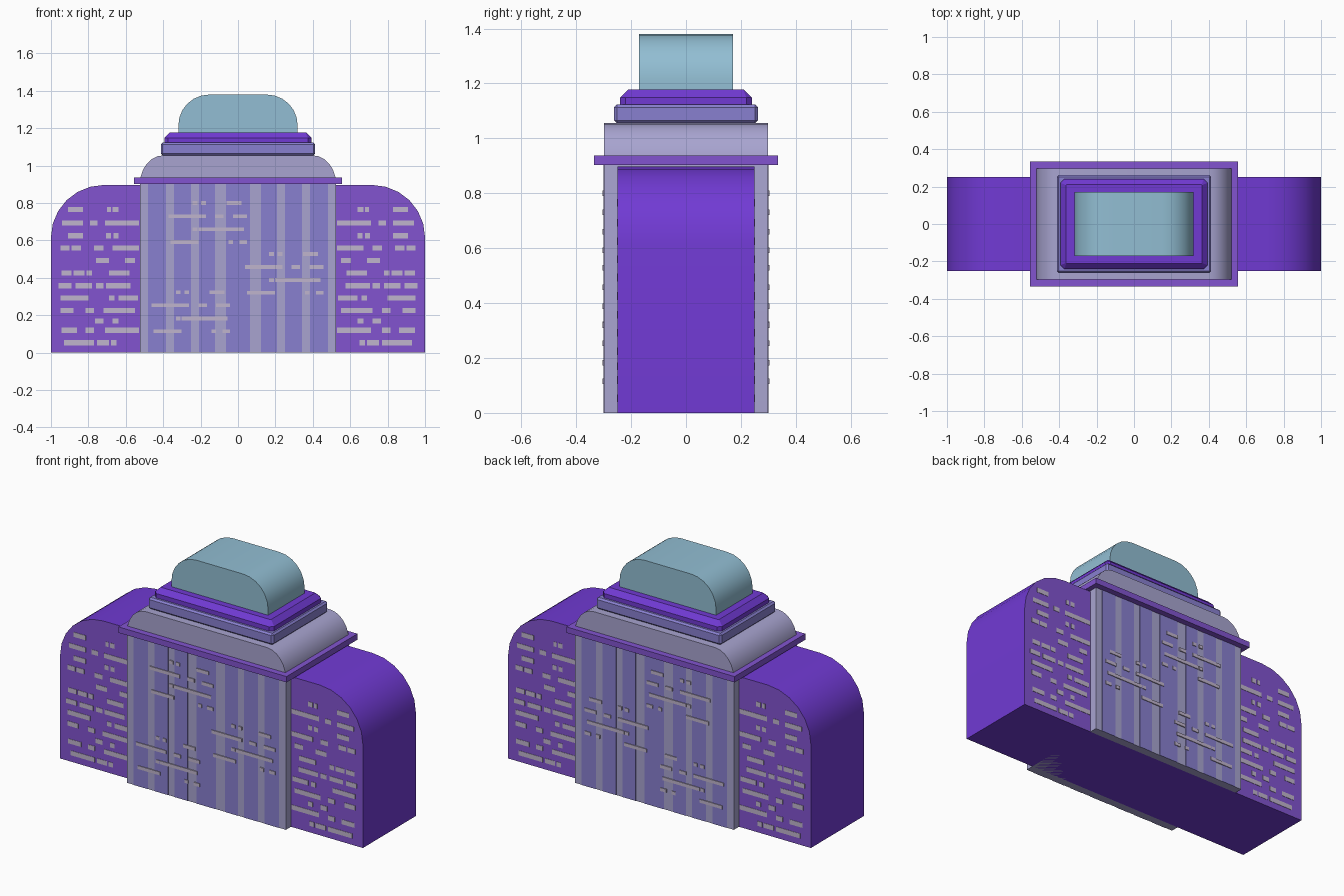
import bpy, bmesh, math

if "Cube" in bpy.data.objects:
    bpy.data.objects.remove(bpy.data.objects["Cube"])


def material(name, r, g, b):
    lin = lambda c: ((c / 255 + 0.055) / 1.055) ** 2.4
    m = bpy.data.materials.new(name)
    m.diffuse_color = (lin(r), lin(g), lin(b), 1)
    m.use_nodes = True
    m.node_tree.nodes["Principled BSDF"].inputs["Base Color"].default_value = m.diffuse_color
    return m


deep_purple = material("deep purple", 113, 58, 212)
soft_purple = material("soft purple", 130, 84, 208)
lavender_grey = material("lavender grey", 168, 164, 208)
periwinkle = material("periwinkle", 137, 128, 208)
window_grey = material("window grey", 192, 181, 205)
pale_blue = material("pale blue", 146, 190, 211)


def finish(name, bm, mats):
    bmesh.ops.recalc_face_normals(bm, faces=bm.faces)
    me = bpy.data.meshes.new(name)
    bm.to_mesh(me)
    bm.free()
    for m in mats:
        me.materials.append(m)
    ob = bpy.data.objects.new(name, me)
    bpy.context.collection.objects.link(ob)
    return ob


def add_box(bm, x0, x1, y0, y1, z0, z1):
    vs = bmesh.ops.create_cube(bm, size=1)["verts"]
    for v in vs:
        v.co.x = x1 if v.co.x > 0 else x0
        v.co.y = y1 if v.co.y > 0 else y0
        v.co.z = z1 if v.co.z > 0 else z0


def rounded_block(name, hx, hy, z0, z1, rx, rz, segs, mats):
    """Block with rounded top corners, extruded along y; end faces use the last material."""
    right = [(hx, z0)]
    for i in range(segs + 1):
        a = math.pi / 2 * i / segs
        right.append((hx - rx + rx * math.cos(a), z1 - rz + rz * math.sin(a)))
    profile = right + [(-x, z) for x, z in reversed(right)]
    bm = bmesh.new()
    face = bm.faces.new([bm.verts.new((x, -hy, z)) for x, z in profile])
    ext = bmesh.ops.extrude_face_region(bm, geom=[face])["geom"]
    for v in ext:
        if isinstance(v, bmesh.types.BMVert):
            v.co.y = hy
    bm.normal_update()
    for f in bm.faces:
        if abs(f.normal.y) > 0.9:
            f.material_index = len(mats) - 1
    ob = finish(name, bm, mats)
    bpy.ops.object.select_all(action='DESELECT')
    ob.select_set(True)
    bpy.context.view_layer.objects.active = ob
    bpy.ops.object.shade_smooth_by_angle(angle=math.radians(32))
    return ob


def slab(name, hx, hy, z0, z1, mat, bevel=0.0):
    bm = bmesh.new()
    add_box(bm, -hx, hx, -hy, hy, z0, z1)
    if bevel:
        bmesh.ops.bevel(bm, geom=bm.edges[:], offset=bevel, segments=1, affect='EDGES')
    return finish(name, bm, [mat])


def plates(name, rects, face_y, thick, mat):
    """Thin plates on both the front and the back."""
    bm = bmesh.new()
    for x0, x1, z0, z1 in rects:
        for s in (-1, 1):
            ys = sorted((s * (face_y - 0.002), s * (face_y + thick)))
            add_box(bm, x0, x1, ys[0], ys[1], z0, z1)
    return finish(name, bm, [mat])


# Main masses
rounded_block("side_wings", 1.0, 0.25, 0, 0.897, 0.285, 0.28, 6, [deep_purple, soft_purple])
rounded_block("central_tower", 0.525, 0.298, 0, 1.055, 0.125, 0.155, 6, [lavender_grey])
slab("ledge", 0.555, 0.335, 0.902, 0.937, soft_purple)
slab("roof_lower_tier", 0.413, 0.262, 1.055, 1.123, periwinkle, 0.01)

# Upper tier: slab with a chamfered top
bm = bmesh.new()
add_box(bm, -0.393, 0.393, -0.24, 0.24, 1.12, 1.178)
corner = [e for e in bm.edges if abs(e.verts[0].co.z - e.verts[1].co.z) > 0.01]
bmesh.ops.bevel(bm, geom=corner, offset=0.02, segments=1, affect='EDGES')
rim = [e for e in bm.edges if min(v.co.z for v in e.verts) > 1.17]
bmesh.ops.bevel(bm, geom=rim, offset=0.029, segments=1, affect='EDGES')
finish("roof_upper_tier", bm, [deep_purple])

rounded_block("roof_cap", 0.319, 0.172, 1.17, 1.38, 0.165, 0.165, 6, [pale_blue])

# Vertical panels on the tower
half = [(0.123, 0.209), (0.251, 0.342), (0.385, 0.48)]
spans = [(-0.064, 0.064)] + half + [(-b, -a) for a, b in half]
plates("tower_panels", [(a, b, 0.0, 0.905) for a, b in spans], 0.298, 0.002, periwinkle)

# Tower windows: one cluster repeated three times (hundredths of a unit)
cluster = [
    (0.0, [(13, 15.5), (17.5, 20), (31, 39)]),
    (0.07, [(0, 20), (25, 29.5), (34.5, 42)]),
    (0.14, [(13, 15.5), (16, 40.5)]),
    (0.208, [(1, 16), (32, 34.5), (38, 42)]),
]
rects = []
for ox, oz in ((-0.372, 0.80), (0.037, 0.528), (-0.462, 0.323)):
    for dz, row in cluster:
        for a, b in row:
            z = oz - dz
            rects.append((ox + a / 100, ox + b / 100, z - 0.01, z + 0.01))
plates("tower_windows", rects, 0.298, 0.006, window_grey)

# Wing windows: rows for one wing (distance from the centre), mirrored
rows = [
    (0.765, [(83, 91), (64, 67), (68, 70)]),
    (0.693, [(83, 94), (75, 79), (53, 71)]),
    (0.625, [(83, 91), (64, 66.5), (68, 70.5)]),
    (0.56, [(90, 95), (84, 89), (72, 77), (53, 67)]),
    (0.493, [(69, 76), (55, 60.5)]),
    (0.426, [(89, 94.5), (78, 81), (82, 88), (58, 69)]),
    (0.358, [(89, 96), (78, 87), (72, 76), (57.5, 70.5)]),
    (0.292, [(80, 95), (66, 69), (53.5, 64)]),
    (0.225, [(88, 95), (77, 81.5), (55, 72)]),
    (0.17, [(72, 76.5), (64, 67)]),
    (0.12, [(86, 94.5), (77, 81.5), (53, 71)]),
    (0.053, [(77, 93), (69, 75.5), (65, 68)]),
]
rects = []
for z, row in rows:
    for a, b in row:
        for x0, x1 in ((a, b), (-b, -a)):
            rects.append((x0 / 100, x1 / 100, z - 0.014, z + 0.014))
plates("wing_windows", rects, 0.25, 0.002, window_grey)
